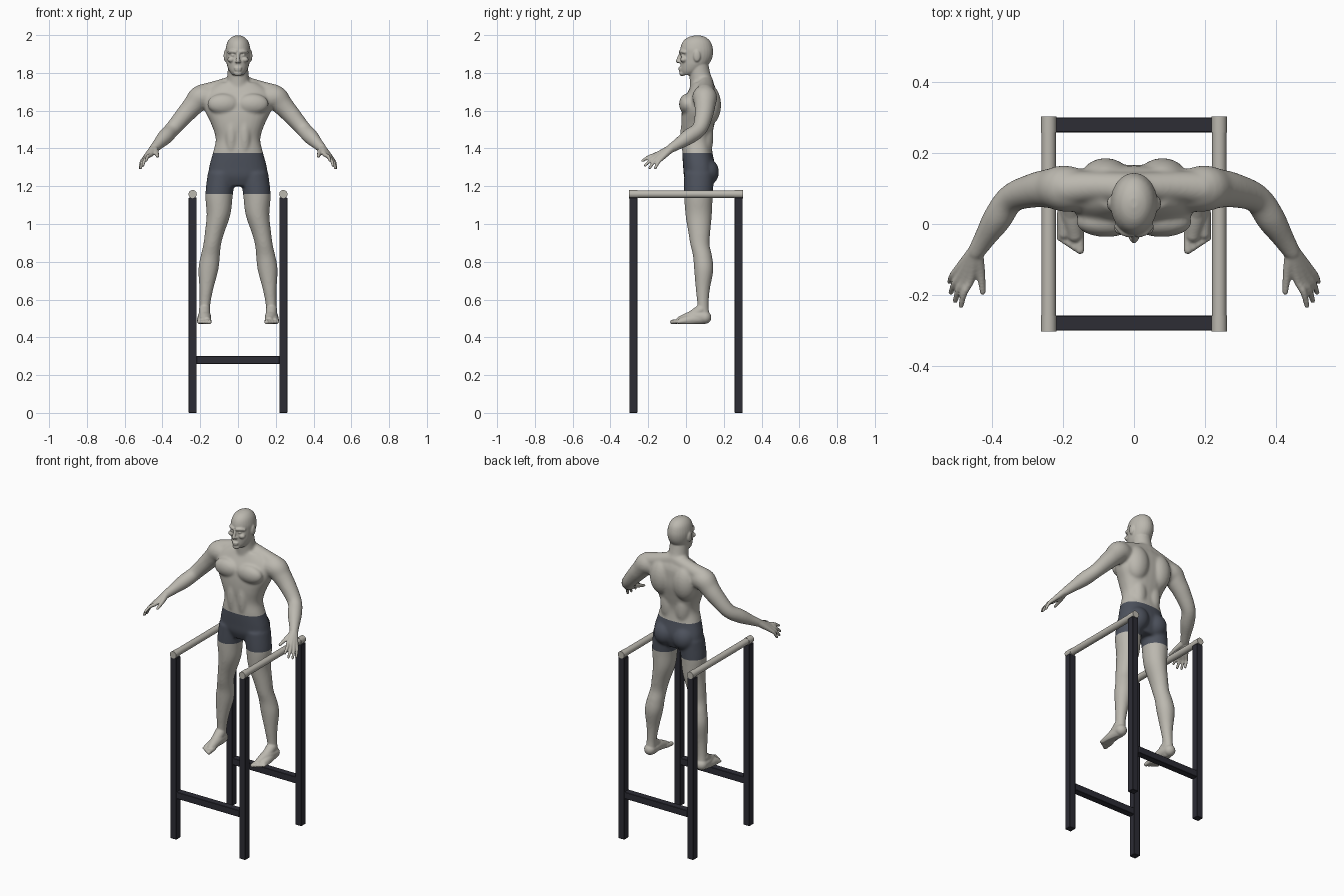
import bpy, bmesh, math
from mathutils import Vector, Matrix

if "Cube" in bpy.data.objects:
    bpy.data.objects.remove(bpy.data.objects["Cube"])


def material(name, rgb):
    m = bpy.data.materials.new(name)
    m.use_nodes = True
    m.diffuse_color = (*rgb, 1)
    m.node_tree.nodes["Principled BSDF"].inputs["Base Color"].default_value = (*rgb, 1)
    return m


SKIN = material("warm_grey", (.50, .48, .43))
CLOTH = material("slate_grey", (.075, .085, .11))
METAL = material("dark_charcoal", (.026, .026, .036))


def finish(bm, name, *mats):
    me = bpy.data.meshes.new(name)
    bmesh.ops.recalc_face_normals(bm, faces=bm.faces)
    bm.to_mesh(me)
    bm.free()
    ob = bpy.data.objects.new(name, me)
    bpy.context.collection.objects.link(ob)
    for m in mats:
        me.materials.append(m)
    return ob


def resample(stations, n=5):
    """Smooth curve through stations of any width."""
    pts = [Vector(s) for s in stations]
    ext = [pts[0]] + pts + [pts[-1]]
    out = []
    for a, b, c, d in zip(ext, ext[1:], ext[2:], ext[3:]):
        for k in range(n):
            t = k / n
            out.append(b + (c - a) * (t / 2) + (a * 2 - b * 5 + c * 4 - d) * (t * t / 2)
                       + (b * 3 - a - c * 3 + d) * (t ** 3 / 2))
    return out + [pts[-1]]


def skin_rings(bm, rings):
    rows = [[bm.verts.new(p) for p in r] for r in rings]
    n = len(rows[0])
    for a, b in zip(rows, rows[1:]):
        for i in range(n):
            bm.faces.new((a[i], a[(i + 1) % n], b[(i + 1) % n], b[i]))
    bm.faces.new(rows[0])
    bm.faces.new(rows[-1])


ANGLES = [math.tau * i / 28 for i in range(28)]


def stack(bm, stations, side=1, power=1.0):
    """Horizontal slices: x centre, z, half width, front y, back y."""
    rings = []
    for x, z, w, f, b in resample(stations):
        ring = []
        for a in ANGLES:
            c, s = math.cos(a), math.sin(a)
            ring.append((side * x + w * math.copysign(abs(c) ** power, c),
                         (f + b) / 2 + (b - f) / 2 * math.copysign(abs(s) ** power, s), z))
        rings.append(ring)
    skin_rings(bm, rings)


def ball(bm, centre, radii, side=1):
    x, y, z = centre
    bmesh.ops.create_uvsphere(bm, u_segments=24, v_segments=14, radius=1,
                              matrix=Matrix.Translation((side * x, y, z)) @ Matrix.Diagonal((*radii, 1)))


def limb(bm, stations, side=1):
    """Round tube with ball ends: x, y, z, radius."""
    path = resample([(side * x, y, z, r) for x, y, z, r in stations])
    rings = []
    for i, p in enumerate(path):
        d = path[min(i + 1, len(path) - 1)].xyz - path[max(i - 1, 0)].xyz
        u = d.cross(Vector((0.1, 0.2, 1))).normalized()
        v = d.cross(u).normalized()
        rings.append([p.xyz + (u * math.cos(a) + v * math.sin(a)) * p.w for a in ANGLES])
    skin_rings(bm, rings)
    for p in (path[0], path[-1]):
        ball(bm, p.xyz, (p.w,) * 3)


def fuse(bm, voxel, rounds):
    """Blend overlapping volumes into one smooth skin."""
    ob = finish(bm, "blend")
    mod = ob.modifiers.new("blend", 'REMESH')
    mod.mode, mod.voxel_size = 'VOXEL', voxel
    soft = ob.modifiers.new("soften", 'SMOOTH')
    soft.factor, soft.iterations = .5, rounds
    me = bpy.data.meshes.new_from_object(ob.evaluated_get(bpy.context.evaluated_depsgraph_get()))
    out = bmesh.new()
    out.from_mesh(me)
    bpy.data.objects.remove(ob)
    bpy.data.meshes.remove(me)
    return out


# Trunk, neck, arms and legs
bm = bmesh.new()
stack(bm, [(0, 1.20, .09, .01, .13), (0, 1.25, .15, -.01, .15), (0, 1.30, .153, -.015, .155),
           (0, 1.38, .132, -.02, .14), (0, 1.45, .118, -.018, .135), (0, 1.525, .14, -.025, .15),
           (0, 1.60, .175, -.022, .165), (0, 1.66, .18, -.01, .165), (0, 1.71, .16, .015, .16),
           (0, 1.75, .10, .035, .14)], power=.85)
limb(bm, [(0, .09, 1.70, .07), (0, .075, 1.78, .057), (0, .062, 1.86, .054)])
for s in (1, -1):
    limb(bm, [(0, .10, 1.75, .045), (.10, .105, 1.72, .043), (.19, .10, 1.69, .05)], s)
    limb(bm, [(.16, .095, 1.67, .062), (.20, .10, 1.668, .065), (.235, .10, 1.63, .056),
              (.28, .095, 1.58, .049), (.345, .072, 1.505, .041), (.385, .015, 1.462, .041),
              (.42, -.04, 1.425, .031), (.445, -.08, 1.40, .025)], s)
    ball(bm, (.078, .005, 1.635), (.085, .042, .055), s)    # chest
    ball(bm, (.08, .12, 1.63), (.075, .066, .11), s)        # shoulder blade
    ball(bm, (.05, .095, 1.46), (.05, .05, .12), s)         # lower back
    ball(bm, (.035, .0, 1.47), (.033, .03, .11), s)         # belly
    ball(bm, (.066, .105, 1.275), (.07, .07, .075), s)      # seat
    stack(bm, [(.085, 1.27, .075, -.01, .15), (.10, 1.155, .073, -.01, .142), (.103, 1.05, .063, -.003, .137),
               (.125, .95, .051, .013, .128), (.137, .89, .047, .023, .125), (.147, .83, .051, .037, .138),
               (.157, .757, .053, .043, .145), (.168, .65, .036, .052, .126), (.176, .56, .028, .06, .12),
               (.178, .50, .032, .05, .13)], s)
trunk = fuse(bm, .007, 8)

# Head and face
stack(trunk, [(0, 1.998, .012, .045, .075), (0, 1.988, .036, .01, .105), (0, 1.965, .055, -.017, .13),
              (0, 1.93, .065, -.03, .142), (0, 1.90, .066, -.028, .143), (0, 1.87, .063, -.03, .135),
              (0, 1.84, .058, -.03, .115), (0, 1.81, .046, -.029, .085), (0, 1.788, .028, -.02, .04)])
limb(trunk, [(0, -.029, 1.90, .008), (0, -.045, 1.862, .010)])
ball(trunk, (0, -.029, 1.826), (.022, .012, .006))
ball(trunk, (0, -.029, 1.815), (.019, .011, .006))
ball(trunk, (0, -.019, 1.797), (.022, .017, .014))
for s in (1, -1):
    limb(trunk, [(.012, -.030, 1.911, .009), (.032, -.023, 1.914, .009), (.048, -.006, 1.909, .008)], s)
    ball(trunk, (.027, -.019, 1.893), (.012, .011, .007), s)
    ball(trunk, (.036, -.012, 1.87), (.02, .018, .015), s)
    ball(trunk, (.009, -.036, 1.859), (.008, .010, .007), s)
    ball(trunk, (.067, .058, 1.89), (.009, .019, .031), s)

    # Hands: each tube runs from wrist over knuckle to fingertip
    for knuckle, tip in (((.460, -.155, 1.368), (.487, -.230, 1.335)),
                         ((.475, -.152, 1.361), (.503, -.216, 1.310)),
                         ((.487, -.143, 1.354), (.515, -.192, 1.298)),
                         ((.495, -.128, 1.348), (.519, -.163, 1.296))):
        mid = (Vector(knuckle) + Vector(tip)) / 2 + Vector((.004, 0, .006))
        limb(trunk, [(.445, -.075, 1.403, .021), (*knuckle, .0125), (*mid, .0095), (*tip, .0075)], s)
    limb(trunk, [(.444, -.085, 1.398, .02), (.432, -.135, 1.378, .013), (.426, -.192, 1.358, .008)], s)

    # Feet and toes
    limb(trunk, [(.18, .10, .505, .034), (.176, .04, .508, .034), (.166, -.03, .49, .022)], s)
    limb(trunk, [(.18, .08, .50, .032), (.19, .02, .492, .027), (.196, -.025, .485, .019)], s)
    limb(trunk, [(.178, .08, .545, .03), (.176, .03, .513, .027), (.176, -.025, .489, .019)], s)
    for i in range(5):
        x, r = .152 + .0142 * i, .0125 - .001 * i
        limb(trunk, [(x, -.02 + .005 * i, .487, r), (x, -.073 + .008 * i, .481, r)], s)
body = fuse(trunk, .0045, 3)

# Flat soles, and shorts marked between two clean cuts
HEM, WAIST = 1.158, 1.375
for v in body.verts:
    v.co.z = max(v.co.z, .471)
for z in (HEM, WAIST):
    bmesh.ops.bisect_plane(body, geom=body.verts[:] + body.edges[:] + body.faces[:],
                           plane_co=(0, 0, z), plane_no=(0, 0, 1), dist=1e-5)
for f in body.faces:
    f.smooth = True
    c = f.calc_center_median()
    f.material_index = int(HEM < c.z < WAIST and abs(c.x) < .25)
finish(body, "standing_figure", SKIN, CLOTH)


# Support frame
def box(name, centre, size):
    b = bmesh.new()
    bmesh.ops.create_cube(b, size=1, matrix=Matrix.Translation(centre) @ Matrix.Diagonal((*size, 1)))
    ob = finish(b, name, METAL)
    bev = ob.modifiers.new("edge", 'BEVEL')
    bev.width, bev.segments = .002, 1


def rod(name, x, y, radius, length):
    b = bmesh.new()
    bmesh.ops.create_cone(b, cap_ends=True, segments=32, radius1=radius, radius2=radius, depth=length,
                          matrix=Matrix.Translation((x, y, 1.158)) @ Matrix.Rotation(math.pi / 2, 4, 'X'))
    for f in b.faces:
        f.smooth = len(f.verts) == 4
    finish(b, name, SKIN)


for sx, side in ((1, "left"), (-1, "right")):
    rod(side + "_hand_rail", sx * .24, 0, .02, .60)
    for sy, end in ((-1, "front"), (1, "back")):
        box(f"{end}_{side}_post", (sx * .24, sy * .279, .57), (.042, .042, 1.14))
        rod(f"{end}_{side}_rail_collar", sx * .24, sy * .28, .0218, .046)
for sy, end in ((-1, "front"), (1, "back")):
    box(end + "_crossbar", (0, sy * .279, .28), (.44, .042, .042))
